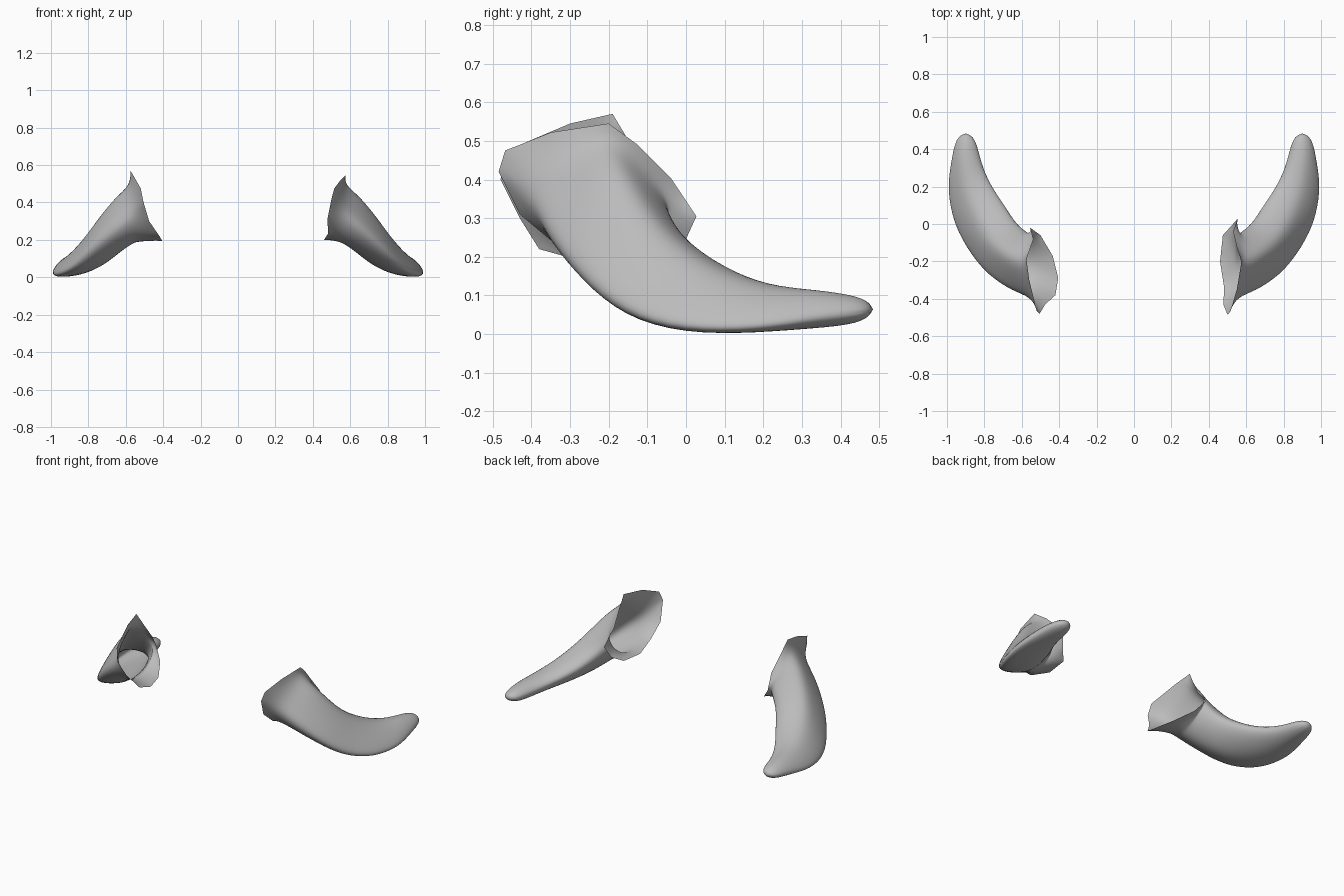
import bpy, bmesh, math
from mathutils import Vector

SIDES = 12
grey = bpy.data.materials.new("plain grey")
grey.diffuse_color = (0.5, 0.5, 0.5, 1)

# Horn cross-sections, tip to neck: centre, half-axis toward front/outside, half-axis
# toward top, downward pinch of the outer edge, flattening of the upper shoulders
SECTIONS = [
    ((0.900, 0.450, 0.063), (0.056, 0.00, -0.004), (0.003, 0.00, 0.036), 0.1, 0.0),
    ((0.900, 0.330, 0.065), (0.079, 0.00, -0.012), (0.010, 0.00, 0.050), 0.2, 0.05),
    ((0.887, 0.200, 0.065), (0.117, -0.01, -0.035), (0.015, 0.01, 0.054), 0.25, 0.08),
    ((0.832, 0.050, 0.090), (0.140, -0.05, -0.058), (0.030, 0.03, 0.067), 0.25, 0.12),
    ((0.760, -0.075, 0.150), (0.126, -0.080, -0.068), (0.045, 0.03, 0.083), 0.25, 0.16),
    ((0.690, -0.150, 0.230), (0.104, -0.120, -0.047), (0.050, 0.03, 0.099), 0.2, 0.20),
    ((0.608, -0.205, 0.310), (0.042, -0.160, -0.010), (0.050, 0.02, 0.127), 0.1, 0.23),
    ((0.560, -0.215, 0.340), (-0.003, -0.175, 0.010), (0.025, 0.01, 0.150), 0.0, 0.20),
]

# Ragged open rims: front, over the top, back, underneath
RIM_RIGHT = [(.50, -.485, .42), (.515, -.468, .475), (.55, -.35, .522), (.575, -.2, .545),
             (.55, -.125, .49), (.53, -.04, .405), (.553, .027, .305), (.525, -.005, .235),
             (.475, -.06, .205), (.46, -.2, .2), (.482, -.34, .235), (.478, -.43, .31)]
RIM_LEFT = [(.505, -.48, .40), (.52, -.465, .475), (.56, -.30, .545), (.575, -.19, .57),
            (.56, -.145, .495), (.538, -.08, .39), (.555, -.02, .31), (.5, -.06, .24),
            (.435, -.17, .2), (.405, -.29, .195), (.42, -.38, .22), (.475, -.43, .3)]


def build_horn(name, side, rim):
    bm = bmesh.new()

    def vert(p):
        return bm.verts.new((p[0] * side, p[1], p[2]))

    rings = []
    for c, a, b, pinch, flat in SECTIONS:
        c, a, b = Vector(c), Vector(a), Vector(b)
        ring = []
        for i in range(SIDES):
            t = 2 * math.pi * i / SIDES
            out = max(0, math.cos(t))
            lift = math.sin(t) * (1 - pinch * out) - pinch * out * out
            size = 1 - flat * abs(math.sin(2 * t)) * (1 if i < SIDES / 2 else 0.3)
            ring.append(vert(c + 1.055 * size * (a * math.cos(t) + b * lift)))
        rings.append(ring)
    rings.append([vert(p) for p in rim])

    # Tube walls and flared mouth
    for r0, r1 in zip(rings, rings[1:]):
        for i in range(SIDES):
            j = (i + 1) % SIDES
            bm.faces.new((r0[i], r0[j], r1[j], r1[i]))
    # Rounded tip
    tip = vert((0.90, 0.497, 0.065))
    for i in range(SIDES):
        bm.faces.new((tip, rings[0][(i + 1) % SIDES], rings[0][i]))
    bmesh.ops.recalc_face_normals(bm, faces=bm.faces[:])
    bm.verts.index_update()
    rim_ids = [v.index for v in rings[-1]]

    mesh = bpy.data.meshes.new(name)
    bm.to_mesh(mesh)
    bm.free()
    # Keep the rim corners sharp under subdivision
    crease = mesh.attributes.new("crease_vert", 'FLOAT', 'POINT')
    for i in rim_ids:
        crease.data[i].value = 1.0
    mesh.materials.append(grey)
    mesh.shade_smooth()
    obj = bpy.data.objects.new(name, mesh)
    bpy.context.collection.objects.link(obj)
    sub = obj.modifiers.new("smooth", 'SUBSURF')
    sub.levels = sub.render_levels = 2


build_horn("right_horn", 1, RIM_RIGHT)
build_horn("left_horn", -1, RIM_LEFT)
